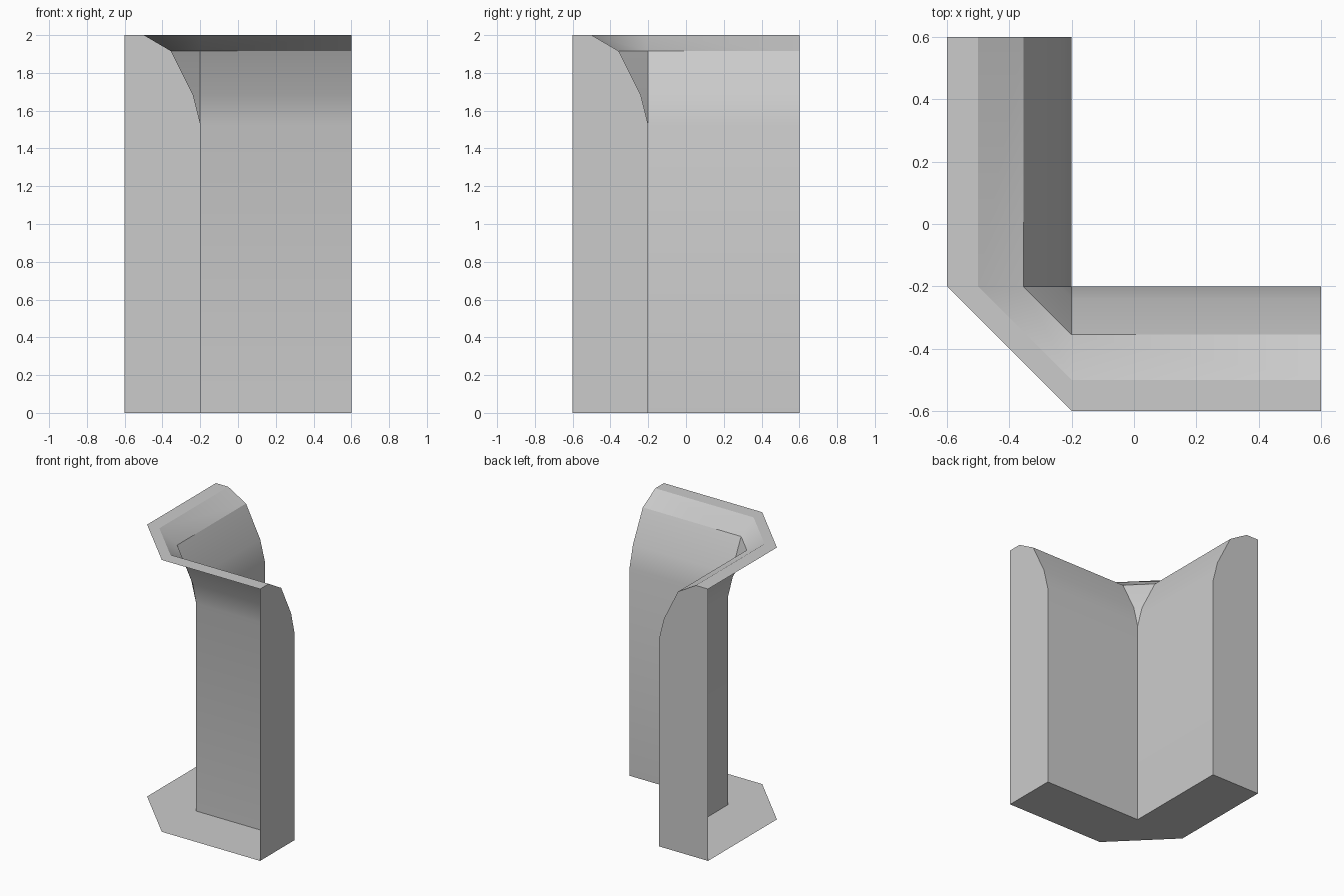
import bpy, bmesh, math
from mathutils import Vector

if "Cube" in bpy.data.objects:
    bpy.data.objects.remove(bpy.data.objects["Cube"])

# Cross-section: (distance from the outer side edge inward, height)
PROFILE = [(0.0, 2.0), (0.1, 2.0), (0.245, 1.915), (0.36, 1.685), (0.4, 1.525), (0.4, 0.0)]
DEPTH = 0.4

# Stations along the inner wall line: (inner point, outward direction)
STATIONS = [((0.6, -0.2), (0, -1)), ((-0.2, -0.2), (0, -1)),
            ((-0.2, -0.2), (-1, 0)), ((-0.2, 0.6), (-1, 0))]

bm = bmesh.new()


def ring(point, out):
    """Place the cross-section at one station."""
    p, o = Vector((*point, 0)), Vector((*out, 0))
    return [bm.verts.new(p + o * (DEPTH - d) + Vector((0, 0, z))) for d, z in PROFILE]


rings = [ring(*s) for s in STATIONS]
floor_outer = [bm.verts.new((p[0] + o[0] * DEPTH, p[1] + o[1] * DEPTH, 0)) for p, o in STATIONS]

# Top rim, curved shoulder and inner wall, with a one-step bevelled corner
for a, b in zip(rings, rings[1:]):
    for i in range(len(PROFILE) - 1):
        if (a[i].co - b[i].co).length > 1e-5 or (a[i + 1].co - b[i + 1].co).length > 1e-5:
            bm.faces.new((a[i], a[i + 1], b[i + 1], b[i]))

# End caps of both arms (outer sides stay open)
for k in (0, -1):
    bm.faces.new(rings[k] + [floor_outer[k]])

# Floor plate
bm.faces.new([rings[0][-1], rings[1][-1], rings[3][-1]] + floor_outer[::-1])

bmesh.ops.remove_doubles(bm, verts=bm.verts, dist=1e-4)
bmesh.ops.recalc_face_normals(bm, faces=bm.faces)

# Make the floor face downward and everything else follow it
floor = min(bm.faces, key=lambda f: f.calc_center_median().z)
if floor.normal.z > 0:
    bmesh.ops.reverse_faces(bm, faces=bm.faces)

mesh = bpy.data.meshes.new("corner_wall")
bm.to_mesh(mesh)
bm.free()
wall = bpy.data.objects.new("corner_wall", mesh)
bpy.context.collection.objects.link(wall)
bpy.context.view_layer.objects.active = wall
wall.select_set(True)
bpy.ops.object.shade_smooth_by_angle(angle=math.radians(29))
